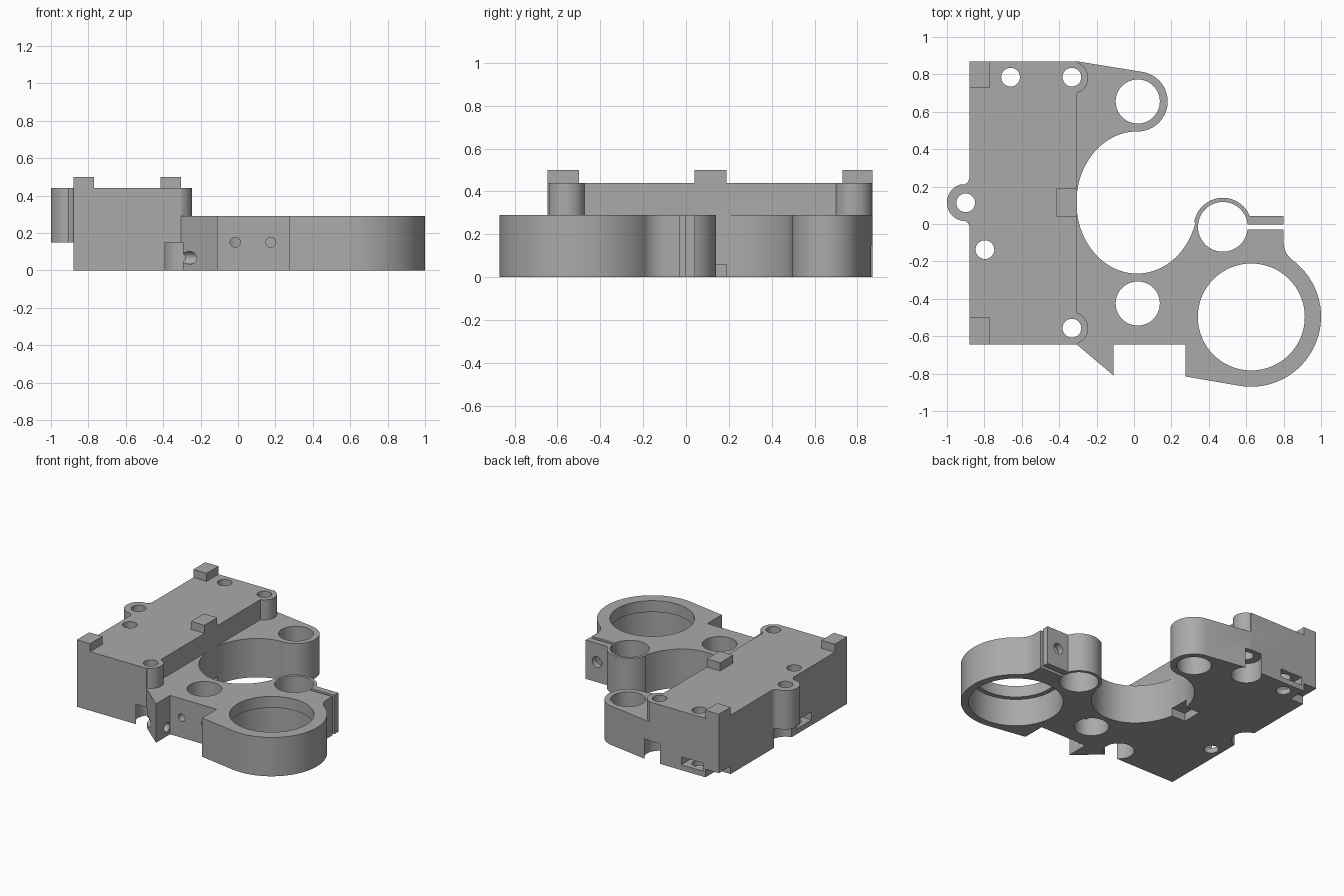
import bpy, bmesh, math
from math import cos, sin, radians

if "Cube" in bpy.data.objects:
    bpy.data.objects.remove(bpy.data.objects["Cube"])

grey = bpy.data.materials.new("grey")
grey.diffuse_color = (0.40, 0.40, 0.40, 1)
grey.use_nodes = True
grey.node_tree.nodes["Principled BSDF"].inputs["Base Color"].default_value = grey.diffuse_color


def arc(cx, cy, r, a0, a1, n=24, ry=None):
    """Points along a circular or elliptical arc, angles in degrees."""
    ry = ry or r
    out = []
    for i in range(n + 1):
        a = radians(a0 + (a1 - a0) * i / n)
        out.append((cx + r * cos(a), cy + ry * sin(a)))
    return out


def prism(name, pts, z0, z1):
    """Extrude a flat outline between two heights."""
    bm = bmesh.new()
    face = bm.faces.new([bm.verts.new((x, y, z0)) for x, y in pts])
    res = bmesh.ops.extrude_face_region(bm, geom=[face])
    top = [v for v in res["geom"] if isinstance(v, bmesh.types.BMVert)]
    bmesh.ops.translate(bm, verts=top, vec=(0, 0, z1 - z0))
    bmesh.ops.recalc_face_normals(bm, faces=bm.faces)
    me = bpy.data.meshes.new(name)
    bm.to_mesh(me)
    bm.free()
    me.materials.append(grey)
    ob = bpy.data.objects.new(name, me)
    bpy.context.collection.objects.link(ob)
    return ob


def box(name, x0, x1, y0, y1, z0, z1):
    return prism(name, [(x0, y0), (x1, y0), (x1, y1), (x0, y1)], z0, z1)


def cyl(name, x, y, r, z0, z1, n=64):
    return prism(name, arc(x, y, r, 0, 360, n)[:-1], z0, z1)


def cyl_along(name, axis, a, z, r, start, end):
    """Horizontal cylinder along x or y at cross position a and height z."""
    ob = cyl(name, 0, 0, r, start, end, 32)
    for v in ob.data.vertices:
        u, w, t = v.co
        v.co = (t, a + u, z + w) if axis == "x" else (a + w, t, z + u)
    return ob


def combine(body, tool, op):
    mod = body.modifiers.new("bool", "BOOLEAN")
    mod.operation, mod.solver, mod.object = op, "EXACT", tool
    bpy.context.view_layer.objects.active = body
    bpy.ops.object.modifier_apply(modifier=mod.name)
    bpy.data.objects.remove(tool)


# Low plate: fin, front recess, large ring, clamp ring with ears, hollow, arm
outline = [(-0.5, -0.6), (-0.305, -0.645), (-0.11, -0.81), (-0.11, -0.645),
           (0.275, -0.645), (0.275, -0.815)]
outline += arc(0.625, -0.495, 0.375, -100, 53.4, 48)
outline += arc(0.92, -0.098, 0.12, 233.4, 180, 10)[1:]
outline += [(0.8, 0.043)]
outline += arc(0.475, -0.015, 0.155, 22, 170, 32)
outline += arc(0.017, 0.115, 0.325, -17, -270, 64, ry=0.38)
outline += arc(0.02, 0.655, 0.16, -89, 80.7, 32)
outline += [(-0.305, 0.87), (-0.5, 0.8)]
body = prism("housing", outline, 0, 0.29)

# Tall block with its corner bosses and the filleted side boss
combine(body, box("block", -0.88, -0.305, -0.645, 0.87, 0, 0.44), "UNION")
for y in (0.782, -0.557):
    combine(body, cyl("corner_boss", -0.332, y, 0.087, 0.2, 0.44), "UNION")
side = [(-0.8, 0.25)] + arc(-0.92, 0.25, 0.04, 0, -81.6, 8)
side += arc(-0.9, 0.115, 0.1, 98.4, 261.6, 32)[1:]
side += arc(-0.92, -0.02, 0.04, 81.6, 0, 8)[1:] + [(-0.8, -0.02)]
combine(body, prism("side_boss", side, 0.15, 0.44), "UNION")

# Locating tabs on the block
for x0, x1, y0, y1 in ((-0.88, -0.77, 0.73, 0.87), (-0.88, -0.77, -0.645, -0.5),
                       (-0.415, -0.305, 0.04, 0.19)):
    combine(body, box("tab", x0, x1, y0, y1, 0.4, 0.5), "UNION")

cuts = []
# Vertical bolt holes and rod bores
for x, y, r in ((-0.66, 0.785, 0.05), (-0.332, 0.785, 0.05), (-0.332, -0.557, 0.05),
                (-0.9, 0.113, 0.05), (-0.797, -0.137, 0.05), (0.02, 0.655, 0.118),
                (0.02, -0.425, 0.118), (0.475, -0.015, 0.133), (0.627, -0.497, 0.286)):
    cuts.append(cyl("hole", x, y, r, -0.1, 0.6))
# Wider seat under the lip of the large ring
cuts.append(cyl("ring_seat", 0.627, -0.497, 0.32, -0.1, 0.205))
# Screw head recesses under the bosses
for x, y in ((-0.332, 0.785), (-0.332, -0.557), (-0.9, 0.113)):
    cuts.append(cyl("head_recess", x, y, 0.105, -0.1, 0.15))
# Nut slots in the back and left walls
cuts.append(box("nut_slot", -0.75, -0.57, 0.71, 1.0, 0.04, 0.1))
cuts.append(box("nut_slot", -1.0, -0.72, -0.225, -0.05, 0.04, 0.1))
# Sockets below for tabs
cuts.append(box("socket", -0.415, -0.2, 0.04, 0.19, -0.1, 0.06))
cuts.append(box("socket", -1.0, -0.77, 0.73, 1.0, -0.1, 0.06))
# Clamp slit and clamp screw
cuts.append(box("slit", 0.5, 0.9, -0.03, -0.004, -0.1, 0.4))
cuts.append(cyl_along("clamp_screw", "y", 0.705, 0.15, 0.04, -0.18, 0.2))
# Front wall screw holes and the hole across the fin
for x in (-0.015, 0.175):
    cuts.append(cyl_along("wall_hole", "y", x, 0.15, 0.027, -0.9, -0.5))
cuts.append(cyl_along("fin_hole", "x", -0.682, 0.067, 0.034, -0.32, 0.0))
for c in cuts:
    combine(body, c, "DIFFERENCE")

bpy.ops.object.select_all(action="DESELECT")
body.select_set(True)
bpy.context.view_layer.objects.active = body
bpy.ops.object.shade_smooth_by_angle(angle=radians(30))
